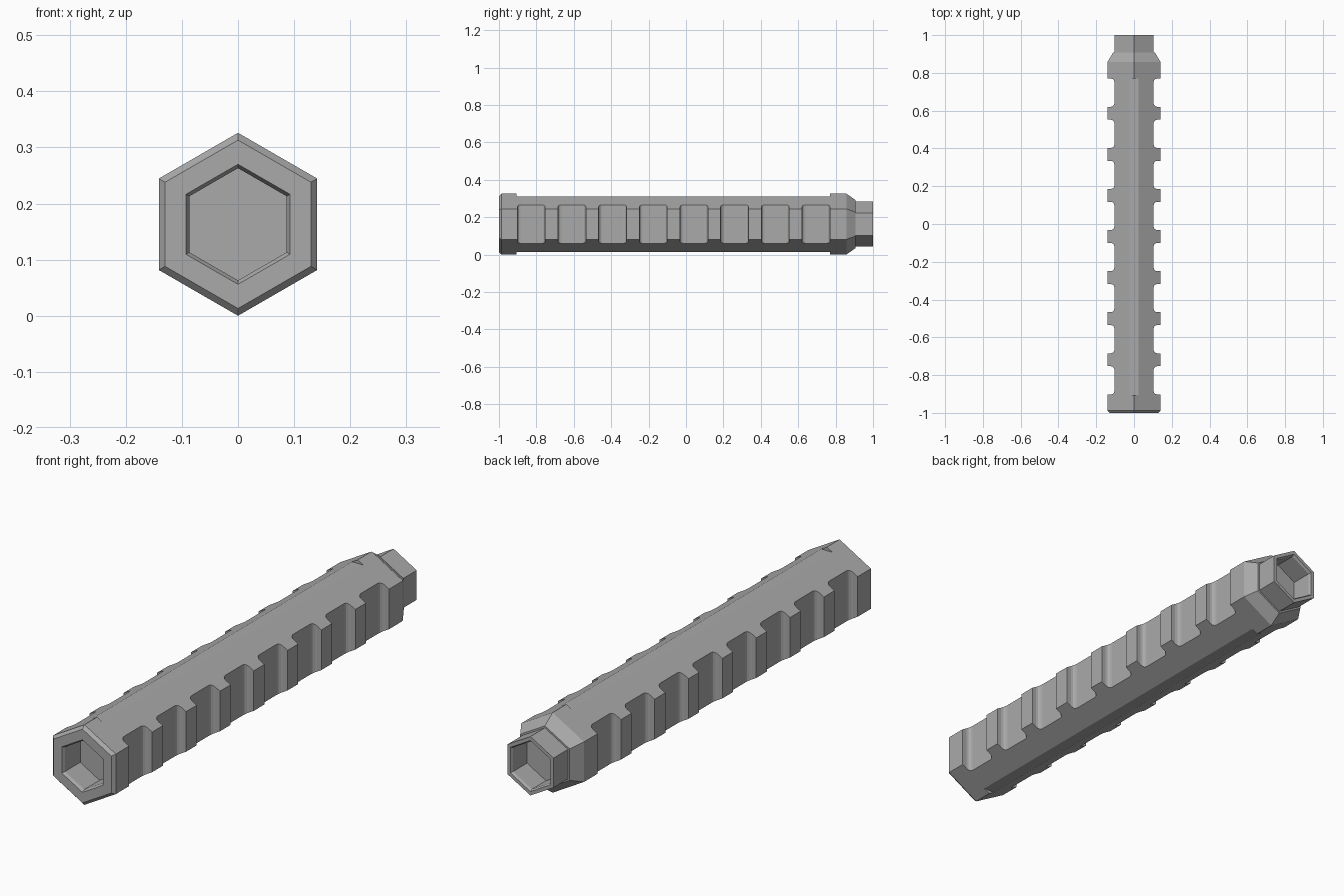
import bpy, bmesh, math
from mathutils import Vector

cube = bpy.data.objects.get("Cube")
if cube:
    bpy.data.objects.remove(cube)

R = 0.163                 # corner radius of the hexagonal body
APOTHEM = R * math.cos(math.pi / 6)
PITCH = 0.2175            # spacing of the grip notches

grey = bpy.data.materials.new("plain grey")
grey.use_nodes = True
COLOUR = (0.4, 0.4, 0.4, 1)
grey.diffuse_color = COLOUR
grey.node_tree.nodes["Principled BSDF"].inputs["Base Color"].default_value = COLOUR


def make_object(name, bm):
    bmesh.ops.recalc_face_normals(bm, faces=bm.faces)
    mesh = bpy.data.meshes.new(name)
    bm.to_mesh(mesh)
    bm.free()
    mesh.materials.append(grey)
    obj = bpy.data.objects.new(name, mesh)
    bpy.context.collection.objects.link(obj)
    return obj


def hex_lathe(name, profile):
    """Join hexagonal rings of (y, radius) and close both ends."""
    bm = bmesh.new()
    rings = []
    for y, r in profile:
        angles = [math.pi / 2 + i * math.pi / 3 for i in range(6)]
        rings.append([bm.verts.new((r * math.cos(a), y, R + r * math.sin(a))) for a in angles])
    for a, b in zip(rings, rings[1:]):
        for i in range(6):
            j = (i + 1) % 6
            bm.faces.new((a[i], a[j], b[j], b[i]))
    bm.faces.new(rings[0])
    bm.faces.new(rings[-1])
    return make_object(name, bm)


def add_prism(bm, outline, z0, z1):
    """Extrude an (x, y) outline between two heights."""
    face = bm.faces.new([bm.verts.new((x, y, z0)) for x, y in outline])
    ext = bmesh.ops.extrude_face_region(bm, geom=[face])["geom"]
    verts = [v for v in ext if isinstance(v, bmesh.types.BMVert)]
    bmesh.ops.translate(bm, verts=verts, vec=Vector((0, 0, z1 - z0)))


def notch_outline(side, yc, floor=0.104, half=0.0745, fillet=0.018, steps=3):
    """Side notch with rounded inner corners."""
    pts = [(0.2, half)]
    for i in range(steps + 1):
        a = i / steps * math.pi / 2
        pts.append((floor + fillet * (1 - math.sin(a)), half - fillet * (1 - math.cos(a))))
    pts += [(x, -y) for x, y in reversed(pts)]
    return [(side * x, yc + y) for x, y in pts]


# Hollow-ended hexagonal body: front socket, chamfers, shoulder, neck, rear socket
body = hex_lathe("hexagonal_grip", [
    (-0.89, 0.1), (-0.988, 0.1), (-1, 0.107), (-1, 0.150), (-0.987, R),
    (0.857, R), (0.907, 0.128), (0.907, 0.120), (1, 0.120),
    (1, 0.104), (0.99, 0.098), (0.9, 0.098)])

# Cutters: grip notches on both sides, flats along the top and bottom ridges
bm = bmesh.new()
for side in (-1, 1):
    for k in range(8):
        add_prism(bm, notch_outline(side, 0.695 - PITCH * k), -0.1, 0.5)
strip = [(-0.06, -0.905), (0.06, -0.905), (0.06, 0.769), (-0.06, 0.769)]
add_prism(bm, strip, 2 * R - 0.0145, 0.4)
add_prism(bm, strip, -0.1, 0.0145)
cutter = make_object("notch_cutter", bm)
cutter.hide_render = True

cut = body.modifiers.new("notches", "BOOLEAN")
cut.operation = "DIFFERENCE"
cut.solver = "EXACT"
cut.object = cutter
bpy.context.view_layer.objects.active = body
bpy.ops.object.modifier_apply(modifier=cut.name)
bpy.data.objects.remove(cutter)
